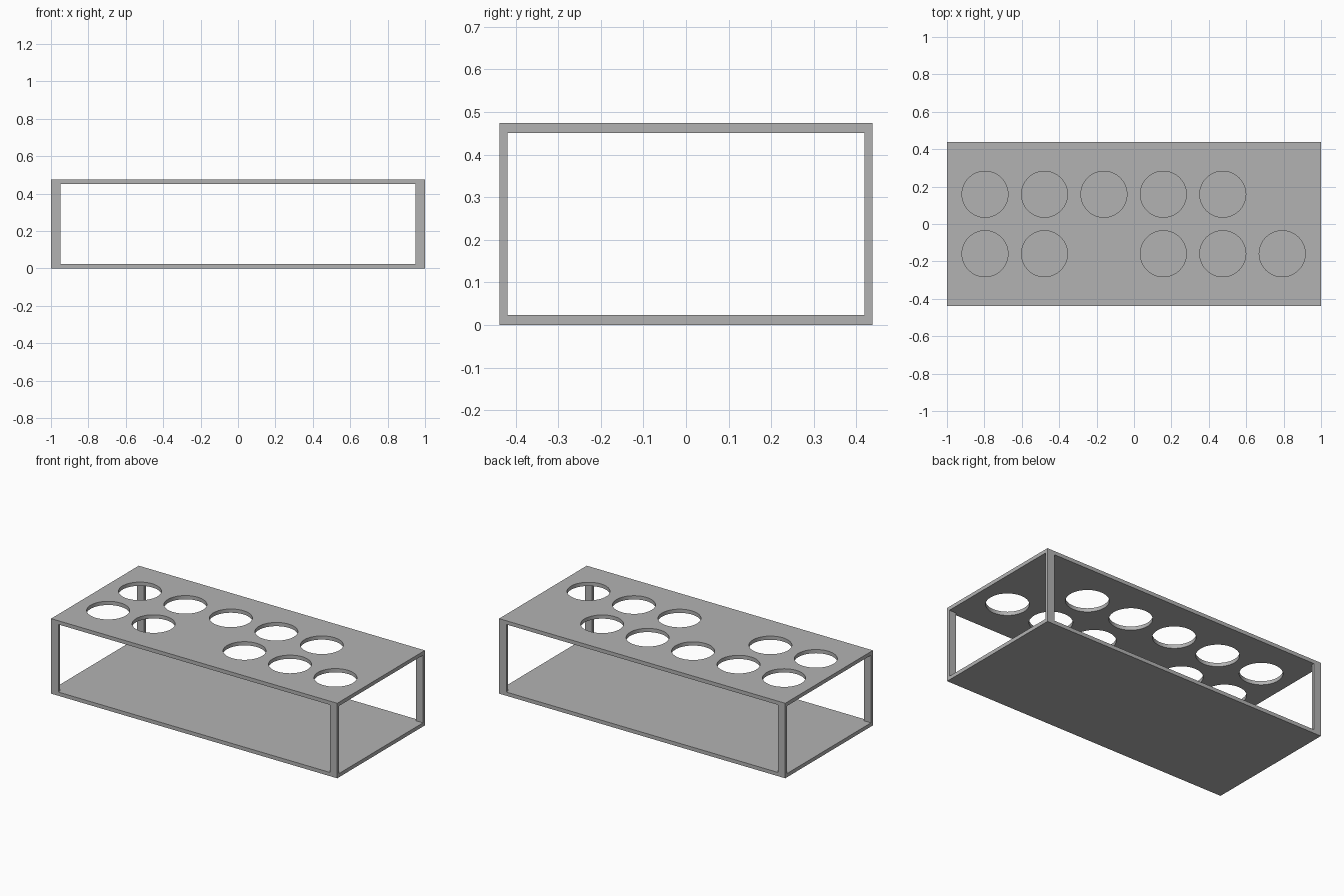
import bpy

if "Cube" in bpy.data.objects:
    bpy.data.objects.remove(bpy.data.objects["Cube"], do_unlink=True)

# Overall size, plate thickness, corner post size
HALF_X, HALF_Y, HEIGHT = 1.0, 0.4375, 0.474
PLATE, POST_X, POST_Y = 0.0235, 0.05, 0.019
HOLE_RADIUS, PITCH = 0.123, 0.3178

grey = bpy.data.materials.new("plain_grey")
grey.use_nodes = True
colour = (0.45, 0.45, 0.45, 1)
grey.diffuse_color = colour
grey.node_tree.nodes["Principled BSDF"].inputs["Base Color"].default_value = colour


def box(name, half_x, half_y, bottom, top):
    bpy.ops.mesh.primitive_cube_add(size=1, location=(0, 0, (bottom + top) / 2))
    obj = bpy.context.object
    obj.name = name
    obj.scale = (2 * half_x, 2 * half_y, top - bottom)
    bpy.ops.object.transform_apply(location=True, scale=True)
    return obj


def carve(target, cutter):
    cutter.hide_render = True
    mod = target.modifiers.new("cut", 'BOOLEAN')
    mod.operation = 'DIFFERENCE'
    mod.solver = 'EXACT'
    mod.object = cutter
    bpy.context.view_layer.objects.active = target
    bpy.ops.object.modifier_apply(modifier=mod.name)
    bpy.data.objects.remove(cutter, do_unlink=True)


# One-piece rack: base, top plate and four corner posts
rack = box("rack_frame", HALF_X, HALF_Y, 0, HEIGHT)
rack.data.materials.append(grey)

# Openings through the long sides and the ends
low, high = PLATE, HEIGHT - PLATE
carve(rack, box("long_side_cutter", HALF_X - POST_X, HALF_Y + 0.2, low, high))
carve(rack, box("end_cutter", HALF_X + 0.2, HALF_Y - POST_Y, low, high))

# Round holes in the top plate, two rows of six places with one left solid in each
for row, solid_column in ((-1, 2), (1, 5)):
    for column in range(6):
        if column != solid_column:
            spot = ((column - 2.5) * PITCH - 0.002, row * PITCH / 2, HEIGHT)
            bpy.ops.mesh.primitive_cylinder_add(
                vertices=64, radius=HOLE_RADIUS, depth=0.2, location=spot)
            carve(rack, bpy.context.object)

# Smooth hole walls, crisp edges
bpy.ops.object.select_all(action='DESELECT')
rack.select_set(True)
bpy.context.view_layer.objects.active = rack
bpy.ops.object.shade_smooth_by_angle()
